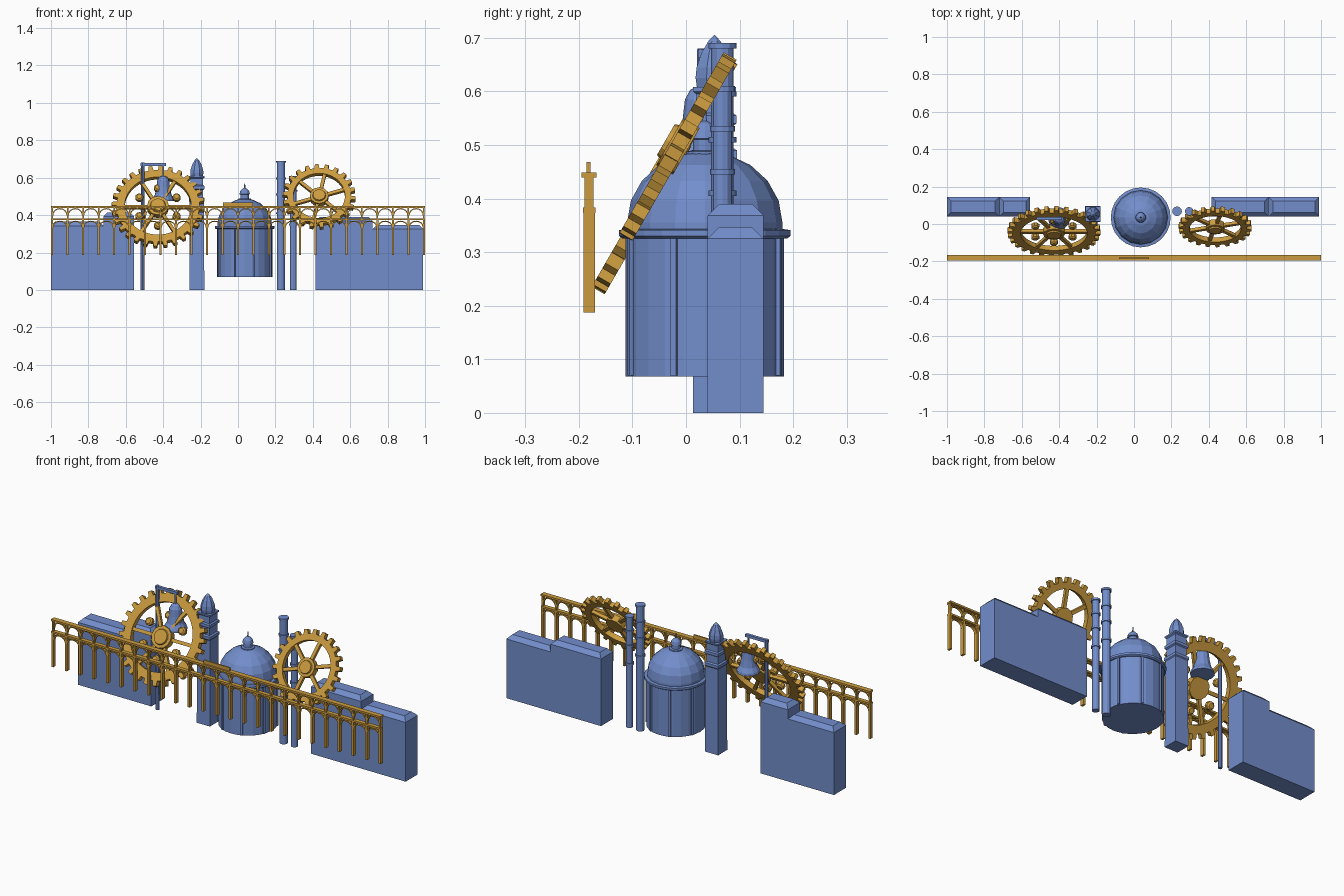
import bpy, math
from mathutils import Matrix, Vector

if "Cube" in bpy.data.objects:
    bpy.data.objects.remove(bpy.data.objects["Cube"])

def material(name, rgb):
    m = bpy.data.materials.new(name)
    m.diffuse_color = (*rgb, 1)
    m.use_nodes = True
    m.node_tree.nodes["Principled BSDF"].inputs["Base Color"].default_value = m.diffuse_color
    return m

BLUE = material("blue", (0.17, 0.27, 0.60))
GOLD = material("gold", (0.60, 0.33, 0.05))
TAU = 2 * math.pi

def loft(loops, cyclic=False):
    """Skin a list of equal-length closed loops; cap the ends or join them."""
    n = len(loops[0])
    verts = [Vector(p) for lp in loops for p in lp]
    faces = []
    for i in range(len(loops) if cyclic else len(loops) - 1):
        a, b = i * n, (i + 1) % len(loops) * n
        faces += [(a + k, a + (k + 1) % n, b + (k + 1) % n, b + k) for k in range(n)]
    if not cyclic:
        faces += [tuple(range(n))[::-1], tuple(range(len(verts) - n, len(verts)))]
    return verts, faces

def rect(x0, x1, y0, y1, z):
    return [(x0, y0, z), (x1, y0, z), (x1, y1, z), (x0, y1, z)]

def box(x0, x1, y0, y1, z0, z1):
    return loft([rect(x0, x1, y0, y1, z0), rect(x0, x1, y0, y1, z1)])

def lathe(profile, n, turn=0.0):
    return loft([[(r * math.cos(TAU * (k + turn) / n), r * math.sin(TAU * (k + turn) / n), z)
                  for k in range(n)] for r, z in profile])

def moved(part, mat):
    return [mat @ v for v in part[0]], part[1]

def build(name, parts, mat, matrix=Matrix()):
    verts, faces = [], []
    for v, f in parts:
        o = len(verts)
        verts += v
        faces += [tuple(i + o for i in q) for q in f]
    me = bpy.data.meshes.new(name)
    me.from_pydata([matrix @ v for v in verts], [], faces)
    me.materials.append(mat)
    ob = bpy.data.objects.new(name, me)
    bpy.context.collection.objects.link(ob)
    return ob

# Long buildings with chamfered roofs and one raised section
def building(name, x0, x1, rx0, rx1, low, high):
    y0, y1, c = 0.04, 0.145, 0.022
    def block(a, b, top):
        return loft([rect(a, b, y0, y1, 0), rect(a, b, y0, y1, top - c),
                     rect(a + c, b - c, y0 + c, y1 - c, top)])
    low_a, low_b = (x0, rx0) if rx0 > x0 else (rx1, x1)
    build(name, [block(low_a, low_b, low), block(rx0, rx1, high)], BLUE)

building("left_building", -1.0, -0.555, -0.72, -0.555, 0.365, 0.415)
building("right_building", 0.415, 0.99, 0.415, 0.72, 0.347, 0.39)

# Domed hall: drum, pilasters, cornice, dome and lantern
hall = Matrix.Translation((0.036, 0.035, 0))
build("hall_drum", [lathe([(0.148, 0.068), (0.148, 0.325)], 24)], BLUE, hall)
build("hall_pilasters",
      [moved(box(0.143, 0.154, -0.006, 0.006, 0.07, 0.325), Matrix.Rotation(TAU * (k + 0.5) / 8, 4, 'Z'))
       for k in range(8)], BLUE, hall)
build("hall_cornice", [lathe([(0.153, 0.325), (0.16, 0.33), (0.16, 0.341), (0.147, 0.343)], 24)], BLUE, hall)
dome = [(0.145, 0.335)] + [(0.145 * math.cos(math.radians(a)), 0.355 + 0.133 * math.sin(math.radians(a)))
                           for a in (0, 18, 36, 54, 72, 85)]
build("hall_dome", [lathe(dome, 16)], BLUE, hall)
build("hall_lantern", [lathe([(0.034, 0.475), (0.034, 0.488), (0.022, 0.49), (0.022, 0.51), (0.028, 0.512),
                              (0.024, 0.528), (0.013, 0.54), (0.004, 0.545), (0.002, 0.57)], 12)], BLUE, hall)

# Square tower with ledges and a pointed cap
def square(h, z):
    return rect(-h, h, -h, h, z)
tower = Matrix.Translation((-0.22, 0.053, 0))
steps = [(0.04, 0), (0.038, 0.47), (0.042, 0.475), (0.042, 0.49), (0.034, 0.495),
         (0.034, 0.535), (0.041, 0.54), (0.041, 0.555), (0.034, 0.56), (0.034, 0.595), (0.04, 0.6), (0.04, 0.608)]
build("tower_shaft", [loft([square(h, z) for h, z in steps])], BLUE, tower)
build("tower_cap", [lathe([(0.034, 0.6), (0.038, 0.625), (0.036, 0.645), (0.026, 0.672), (0.012, 0.694),
                           (0.001, 0.705)], 8, 0.5)], BLUE, tower)

# Chimneys with collars
def chimney(name, x, r, top, collars):
    parts = [lathe([(r, 0), (r, top)], 12)]
    parts += [lathe([(r + 0.005, z - 0.005), (r + 0.005, z + 0.005)], 12) for z in collars]
    build(name, parts, BLUE, Matrix.Translation((x, 0.068, 0)))
chimney("tall_chimney", 0.23, 0.021, 0.69, (0.41, 0.51, 0.595, 0.685))
chimney("short_chimney", 0.295, 0.018, 0.61, (0.35, 0.45, 0.53, 0.605))

# Bell hanging from a gantry
yb = 0.03
build("bell_gantry", [moved(lathe([(0.011, 0), (0.009, 0.68)], 8), Matrix.Translation((-0.51, yb, 0))),
                      box(-0.52, -0.385, yb - 0.008, yb + 0.008, 0.663, 0.678),
                      box(-0.404, -0.396, yb - 0.004, yb + 0.004, 0.6, 0.67)], BLUE)
build("bell", [lathe([(0.06, 0.475), (0.058, 0.487), (0.044, 0.51), (0.036, 0.55), (0.032, 0.585),
                      (0.022, 0.603), (0.008, 0.61)], 12)], BLUE, Matrix.Translation((-0.4, yb, 0)))

# Tilted gears: toothed rim, spokes, hub; built flat then stood up
def gear(name, loc, tip, root, inner, hub, teeth, spokes, turn, t=0.014):
    outer, hole = [], []
    for k in range(teeth):
        for f, r in ((0.0, root), (0.48, root), (0.56, tip), (0.92, tip)):
            a = TAU * (k + f) / teeth
            outer.append((r * math.cos(a), r * math.sin(a)))
            hole.append((inner * math.cos(a), inner * math.sin(a)))
    def at(pts, z):
        return [(x, y, z) for x, y in pts]
    m = Matrix.Translation(loc) @ Matrix.Rotation(math.radians(60), 4, 'X')
    build(name + "_rim", [loft([at(outer, -t), at(outer, t), at(hole, t), at(hole, -t)][::-1], True)], GOLD, m)
    build(name + "_spokes", [moved(box(hub * 0.7, inner + 0.008, -0.009, 0.009, -0.009, 0.009),
                                   Matrix.Rotation(TAU * (k + turn) / spokes, 4, 'Z'))
                             for k in range(spokes)], GOLD, m)
    build(name + "_hub", [lathe([(hub, -0.018), (hub, 0.018), (hub * 0.72, 0.018), (hub * 0.66, 0.026),
                                 (0.01, 0.026)], 12)], GOLD, m)
    return m

big = gear("large_gear", (-0.428, -0.04, 0.443), 0.248, 0.222, 0.178, 0.058, 28, 6, 0.0)
gear("small_gear", (0.434, -0.015, 0.497), 0.195, 0.171, 0.138, 0.05, 22, 6, 0.3)

# Rollers between the large gear's spokes
build("gear_rollers", [moved(lathe([(0.014, -0.016), (0.022, -0.009), (0.022, 0.009), (0.014, 0.016)], 8),
                             Matrix.Rotation(TAU * (k + 0.5) / 6, 4, 'Z') @ Matrix.Translation((0.115, 0, 0)))
                       for k in range(6)], GOLD, big)

# Two-tier arcade across the front: one bay repeated by an array
BAYS = 24
pitch = 1.988 / BAYS
def arch(cx, cz, ro, ri, rise, y0, y1):
    angs = [math.pi * k / 8 for k in range(9)]
    def arc(r, y):
        return [(cx + r * math.cos(a), y, cz + r * rise * math.sin(a)) for a in angs]
    quads = zip(arc(ro, y0), arc(ro, y1), arc(ri, y1), arc(ri, y0))
    return loft([list(q) for q in quads])

def post(x):
    return [box(x - 0.006, x + 0.006, -0.191, -0.17, 0.187, 0.38),
            box(x - 0.004, x + 0.004, -0.189, -0.173, 0.38, 0.44)]
x0 = -0.994
bay = post(x0) + [arch(x0 + pitch / 2, 0.335, pitch / 2, pitch / 2 - 0.007, 0.85, -0.189, -0.172),
                  arch(x0 + pitch / 2, 0.398, pitch / 2, pitch / 2 - 0.006, 0.95, -0.187, -0.174)]
arcade = build("arcade_bays", bay, GOLD)
mod = arcade.modifiers.new("repeat", 'ARRAY')
mod.count = BAYS
mod.use_relative_offset = False
mod.use_constant_offset = True
mod.constant_offset_displace = (pitch, 0, 0)
build("arcade_end_post", post(0.994), GOLD)
build("arcade_rails", [box(-1, 1, -0.195, -0.167, 0.439, 0.449),
                       box(-1, 1, -0.192, -0.169, 0.373, 0.383)], GOLD)
# Plain plate on the top rail
build("rail_plate", [box(-0.08, 0.08, -0.186, -0.178, 0.447, 0.468)], GOLD)
